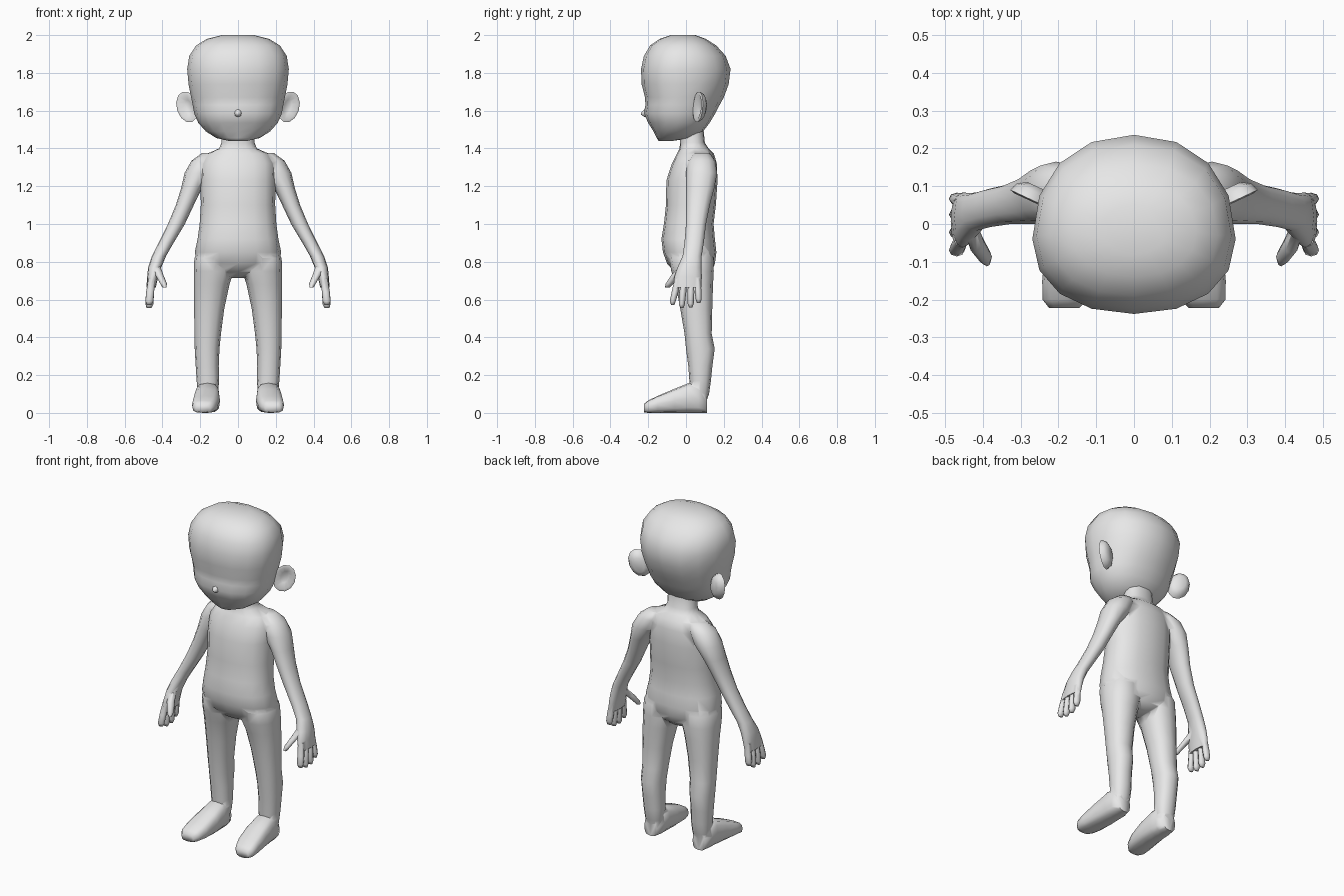
import bpy, bmesh, math
from mathutils import Matrix

skin = bpy.data.materials.new("plain grey")
skin.diffuse_color = (0.8, 0.8, 0.8, 1)


def loft(name, rings, seg=12, power=2.0, axis="z", side=1, matrix=None):
    """Skin rounded sections: (position, x0, x1, v0, v1[, v of widest point])."""
    bm = bmesh.new()
    loops = []
    for p, x0, x1, v0, v1, *mid in rings:
        cx, hx = (x0 + x1) / 2, (x1 - x0) / 2
        cv = mid[0] if mid else (v0 + v1) / 2
        loop = []
        for i in range(seg):
            a = 2 * math.pi * i / seg
            c, s = math.cos(a), math.sin(a)
            x = cx + hx * math.copysign(abs(c) ** (2 / power), c)
            v = cv + (v1 - cv if s > 0 else cv - v0) * math.copysign(abs(s) ** (2 / power), s)
            loop.append(bm.verts.new((x, v, p) if axis == "z" else (x, p, v)))
        loops.append(loop)
    for a, b in zip(loops, loops[1:]):
        for i in range(seg):
            j = (i + 1) % seg
            bm.faces.new((a[i], a[j], b[j], b[i]))
    bm.faces.new(loops[0])
    bm.faces.new(loops[-1])
    if matrix:
        bm.transform(matrix)
    bm.transform(Matrix.Diagonal((side, 1, 1, 1)))
    bmesh.ops.recalc_face_normals(bm, faces=bm.faces)
    mesh = bpy.data.meshes.new(name)
    bm.to_mesh(mesh)
    bm.free()
    mesh.materials.append(skin)
    ob = bpy.data.objects.new(name, mesh)
    bpy.context.collection.objects.link(ob)
    return ob


def activate(ob):
    bpy.ops.object.select_all(action="DESELECT")
    ob.select_set(True)
    bpy.context.view_layer.objects.active = ob


def smooth(ob, angle):
    activate(ob)
    bpy.ops.object.shade_smooth_by_angle(angle=math.radians(angle))


def sym(z, w, *v):
    return (z, -w, w, *v)


# Head with brow, cheeks and chin
head = loft("head", [
    sym(1.44, .05, -.145, -.07), sym(1.455, .115, -.155, .03, -.06),
    sym(1.49, .17, -.172, .09, -.05), sym(1.535, .21, -.2, .125, -.04),
    sym(1.585, .232, -.223, .155, -.04), sym(1.63, .24, -.215, .178, -.04),
    sym(1.67, .248, -.217, .2, -.04), sym(1.74, .262, -.235, .226, -.04),
    sym(1.82, .269, -.238, .236, -.04), sym(1.89, .258, -.223, .21, -.03),
    sym(1.945, .222, -.19, .16, -.03), sym(1.98, .165, -.14, .105, -.02),
    sym(2.0, .085, -.08, .05, -.015)], seg=16, power=2.2)
smooth(head, 75)

# Nose
nose = loft("nose", [
    sym(-.19, .03, 1.56, 1.625), sym(-.222, .018, 1.568, 1.605),
    sym(-.237, .005, 1.578, 1.59)], seg=8, axis="y")
smooth(nose, 75)

# Torso and neck
body = loft("body", [
    sym(.715, .06, .0, .1), sym(.745, .14, -.06, .135), sym(.79, .215, -.1, .153),
    sym(.85, .229, -.122, .161), sym(.92, .214, -.13, .153), sym(1.0, .203, -.117, .146),
    sym(1.1, .197, -.106, .158), sym(1.23, .198, -.104, .167), sym(1.32, .196, -.075, .163),
    sym(1.372, .165, -.048, .148), sym(1.4, .1, -.034, .12),
    sym(1.43, .088, -.032, .1), sym(1.51, .086, -.03, .092)], seg=16, power=2.3)

limbs = []
for side, tag in ((1, "left"), (-1, "right")):
    def limb(name, rings, **kw):
        limbs.append(loft(f"{tag}_{name}", rings, side=side, **kw))

    # Leg and foot
    limb("leg", [
        (.04, .115, .205, .03, .1), (.1, .106, .212, .024, .122), (.17, .1, .219, .018, .132),
        (.25, .102, .224, .012, .14), (.34, .098, .229, .0, .152), (.42, .09, .231, -.008, .136),
        (.55, .073, .232, -.03, .139), (.68, .045, .234, -.055, .143),
        (.75, .022, .234, -.078, .147), (.82, .022, .231, -.09, .145),
        (.88, .05, .2, -.06, .12)], power=2.3)
    limb("foot", [
        (.111, .122, .203, .0, .1), (.065, .1, .222, .0, .155), (.015, .098, .226, .0, .158),
        (-.06, .095, .235, .0, .128), (-.15, .105, .243, .0, .09),
        (-.2, .122, .242, .0, .066), (-.222, .145, .225, .003, .048)],
        power=3, axis="y")

    # Arm running down into the palm
    limb("arm", [
        (1.376, .08, .19, .04, .125), (1.335, .095, .246, .008, .155),
        (1.27, .13, .283, .0, .165), (1.19, .19, .301, .0, .15), (1.1, .234, .329, .0, .126),
        (1.0, .281, .371, .0, .106), (.9, .341, .42, -.008, .094),
        (.83, .381, .456, -.018, .083), (.77, .406, .476, -.045, .082),
        (.72, .423, .481, -.062, .084), (.665, .435, .485, -.066, .081)], power=2.2)

    # Fingers and thumb
    for i, (root, tip, end) in enumerate(
            ((-.046, -.07, .572), (-.011, -.022, .556), (.027, .025, .558), (.062, .067, .582))):
        mid = (root + tip) / 2
        limb(f"finger_{i + 1}", [
            (.71, .438, .475, root - .014, root + .014),
            (.64, .444, .486, mid - .018, mid + .018),
            (end + .02, .448, .49, tip - .016, tip + .016),
            (end, .457, .484, tip - .009, tip + .009)], seg=8)
    limb("thumb", [
        (.775, .41, .45, -.035, .01), (.73, .395, .438, -.078, -.027),
        (.685, .376, .412, -.107, -.066), (.664, .379, .4, -.112, -.085)], seg=8)

    # Cupped ear, leaning outward and swept back
    place = (Matrix.Translation((.265, .07, 1.62)) @ Matrix.Rotation(math.radians(25), 4, "Z")
             @ Matrix.Rotation(math.radians(20), 4, "Y"))
    ear = loft(f"{tag}_ear", [
        (.03, -.03, .03, -.045, .045), (.015, -.054, .054, -.072, .072),
        (-.008, -.062, .062, -.085, .085), (-.012, -.048, .048, -.07, .07),
        (.008, -.022, .022, -.038, .038)], axis="y", side=side, matrix=place)
    smooth(ear, 75)

# Weld the limbs into one continuous body
for part in limbs:
    activate(body)
    mod = body.modifiers.new("union", "BOOLEAN")
    mod.operation, mod.solver, mod.object = "UNION", "EXACT", part
    bpy.ops.object.modifier_apply(modifier=mod.name)
    bpy.data.objects.remove(part)
smooth(body, 75)
